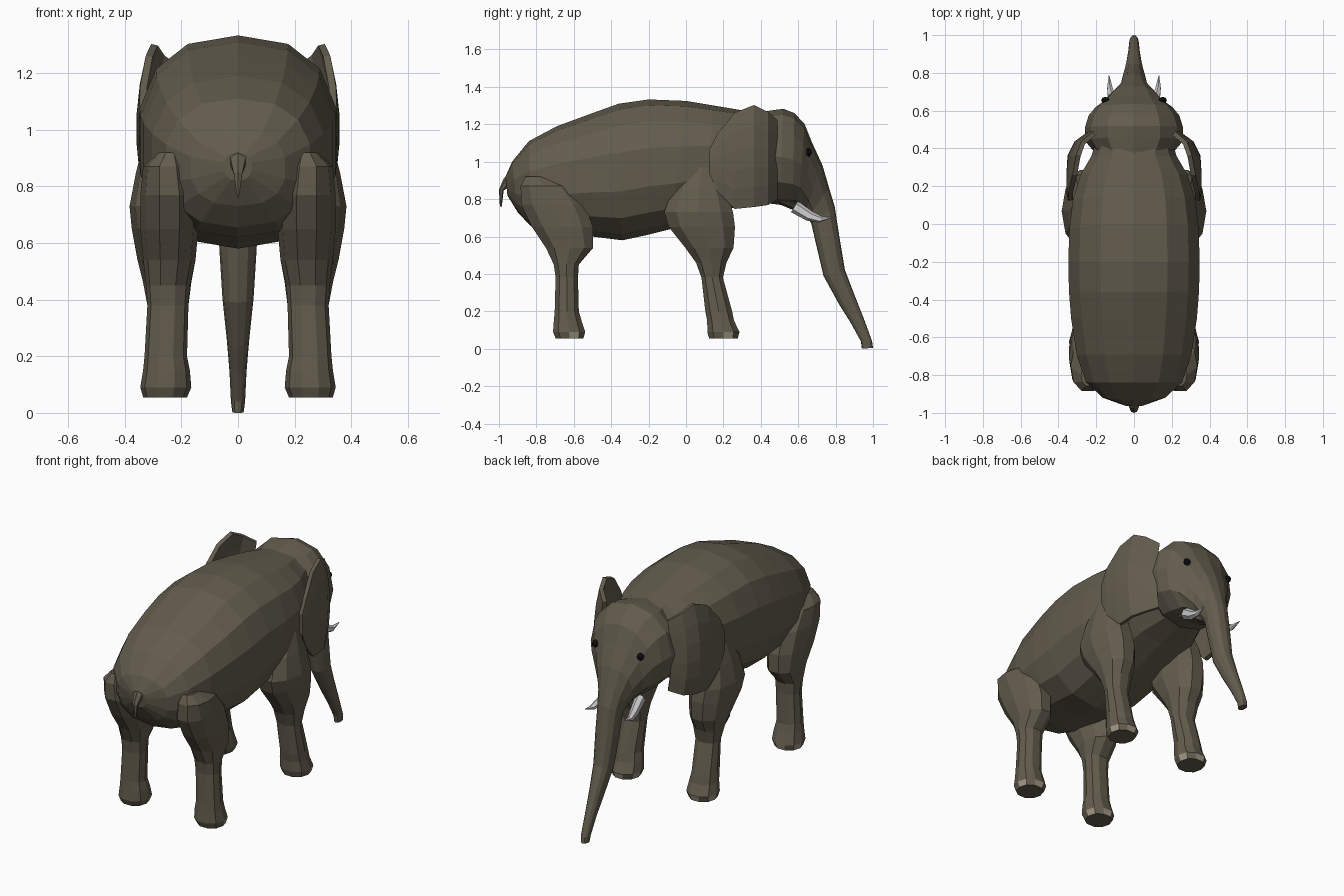
import bpy, math
from mathutils import Vector as V


def material(name, rgb):
    m = bpy.data.materials.new(name)
    m.diffuse_color = (*rgb, 1)
    return m


HIDE = material("hide", (0.125, 0.108, 0.075))
NAIL = material("nail", (0.36, 0.31, 0.23))
IVORY = material("ivory", (0.55, 0.55, 0.54))
BLACK = material("eye_black", (0.005, 0.005, 0.005))


def make(name, verts, faces, mats, mirror=False):
    me = bpy.data.meshes.new(name)
    me.from_pydata(verts, [], faces)
    for m in mats:
        me.materials.append(m)
    ob = bpy.data.objects.new(name, me)
    bpy.context.collection.objects.link(ob)
    if mirror:
        ob.modifiers.new("mirror", 'MIRROR')
    return ob


def loft(name, rings, n, mats=(HIDE,), power=2.0, mirror=False, turn=0.0):
    """Skin rings given as (centre, half axis u, half axis v)."""
    verts, faces = [], []

    def se(t):
        return math.copysign(abs(t) ** (2 / power), t)
    for c, u, v in rings:
        for i in range(n):
            a = 2 * math.pi * (i + turn) / n
            verts.append(c + u * se(round(math.sin(a), 6)) + v * se(round(math.cos(a), 6)))
    for r in range(len(rings) - 1):
        for i in range(n):
            j = (i + 1) % n
            faces.append((r * n + i, r * n + j, (r + 1) * n + j, (r + 1) * n + i))
    faces.append(tuple(range(n))[::-1])
    faces.append(tuple(range(len(verts) - n, len(verts))))
    return make(name, verts, faces, mats, mirror)


def side_rings(rows):
    """Rows: top y, top z, bottom y, bottom z, half width."""
    out = []
    for yt, zt, yb, zb, w in rows:
        t, b = V((0, yt, zt)), V((0, yb, zb))
        out.append(((t + b) / 2, V((w, 0, 0)), (t - b) / 2))
    return out


# Barrel-shaped body
loft("body", side_rings([
    (-.965, .92, -.955, .82, .05), (-.93, 1.0, -.90, .73, .17),
    (-.84, 1.11, -.83, .655, .26), (-.69, 1.19, -.70, .62, .31),
    (-.50, 1.26, -.50, .60, .34), (-.36, 1.31, -.34, .58, .352),
    (-.20, 1.333, -.20, .61, .355), (0, 1.325, -.08, .64, .35),
    (.15, 1.30, .10, .70, .33), (.27, 1.28, .24, .75, .29),
    (.36, 1.265, .36, .78, .23), (.46, 1.25, .46, .80, .20)]), 14, power=2.4)

# Head flowing into the trunk
loft("head_and_trunk", side_rings([
    (.36, 1.26, .38, .80, .20), (.46, 1.275, .42, .78, .26),
    (.52, 1.283, .50, .77, .26), (.58, 1.26, .57, .765, .24),
    (.635, 1.20, .60, .76, .205), (.675, 1.10, .62, .745, .165),
    (.73, .98, .635, .73, .12), (.765, .86, .65, .70, .085),
    (.795, .76, .67, .67, .07), (.82, .60, .695, .56, .066),
    (.85, .42, .735, .39, .055), (.90, .29, .82, .235, .04),
    (.955, .15, .88, .14, .03), (.995, .04, .935, .04, .025),
    (1.0, .005, .94, 0, .02)]), 12, power=2.2)

# Lower jaw
loft("lower_jaw", side_rings([
    (.48, .86, .48, .78, .11), (.58, .81, .59, .735, .08),
    (.65, .76, .65, .70, .035)]), 8)

# Tail
loft("tail", side_rings([
    (-.92, .96, -.93, .88, .04), (-.975, .91, -.955, .86, .03),
    (-1.0, .85, -.975, .845, .018), (-.995, .76, -.985, .76, .004)]), 6)


def leg(name, rows):
    """Rows: z, back y, front y, inner x, outer x."""
    rings = [(V(((x0 + x1) / 2, (y0 + y1) / 2, z)),
              V(((x1 - x0) / 2, 0, 0)), V((0, (y1 - y0) / 2, 0)))
             for z, y0, y1, x0, x1 in rows]
    ob = loft(name, rings, 10, (HIDE, NAIL), 2.2, True, 0.5)
    for i in (7, 9, 1):          # toenails on the rim of the foot
        ob.data.polygons[i].material_index = 1


leg("hind_legs", [
    (.055, -.70, -.545, .18, .335), (.09, -.715, -.535, .165, .345),
    (.15, -.71, -.555, .17, .335), (.20, -.705, -.57, .18, .33),
    (.38, -.70, -.575, .175, .32), (.45, -.71, -.57, .17, .325),
    (.54, -.755, -.49, .15, .335), (.65, -.83, -.49, .14, .345),
    (.77, -.89, -.53, .14, .345), (.87, -.89, -.62, .16, .335),
    (.92, -.86, -.74, .20, .28)])
leg("front_legs", [
    (.055, .12, .28, .18, .335), (.09, .11, .29, .165, .345),
    (.15, .11, .26, .17, .335), (.20, .10, .25, .18, .33),
    (.38, .08, .20, .175, .32), (.46, .05, .22, .165, .335),
    (.54, -.01, .26, .15, .355), (.65, -.10, .27, .14, .375),
    (.73, -.125, .26, .15, .383), (.85, -.08, .22, .18, .36),
    (.97, 0, .17, .20, .33)])

# Ears: curved flaps, columns of y, x, top z, bottom z
cols = [(.48, .235, 1.22, .80), (.43, .305, 1.265, .77), (.36, .34, 1.30, .76),
        (.26, .347, 1.26, .75), (.17, .345, 1.15, .84), (.125, .338, 1.06, .94)]
R = 6
verts, faces = [], []
for c, (y, x, zt, zb) in enumerate(cols):
    for r in range(R):
        z = zb + (zt - zb) * r / (R - 1)
        t = (z - 1.0) / 0.3
        verts.append((x - .045 * t * t, y, z))
for c in range(len(cols) - 1):
    for r in range(R - 1):
        k = c * R + r
        faces.append((k, k + 1, k + R + 1, k + R))
ears = make("ears", verts, faces, (HIDE,))
ears.modifiers.new("thickness", 'SOLIDIFY').thickness = .025
ears.modifiers["thickness"].offset = 0
ears.modifiers.new("mirror", 'MIRROR')

# Tusks
loft("tusks", [(V(p), V((r, 0, 0)), V((0, r * .6, r))) for p, r in [
    ((.10, .58, .76), .03), ((.115, .66, .71), .025),
    ((.128, .72, .69), .016), ((.132, .785, .705), .002)]], 6, (IVORY,), mirror=True)

# Eyes
loft("eyes", [(V((.152, .655, 1.05 + .022 * h)), V((.022 * w, 0, 0)), V((0, .018 * w, 0)))
              for h, w in [(-1, .2), (-.6, .8), (0, 1), (.6, .8), (1, .2)]],
     8, (BLACK,), mirror=True)
